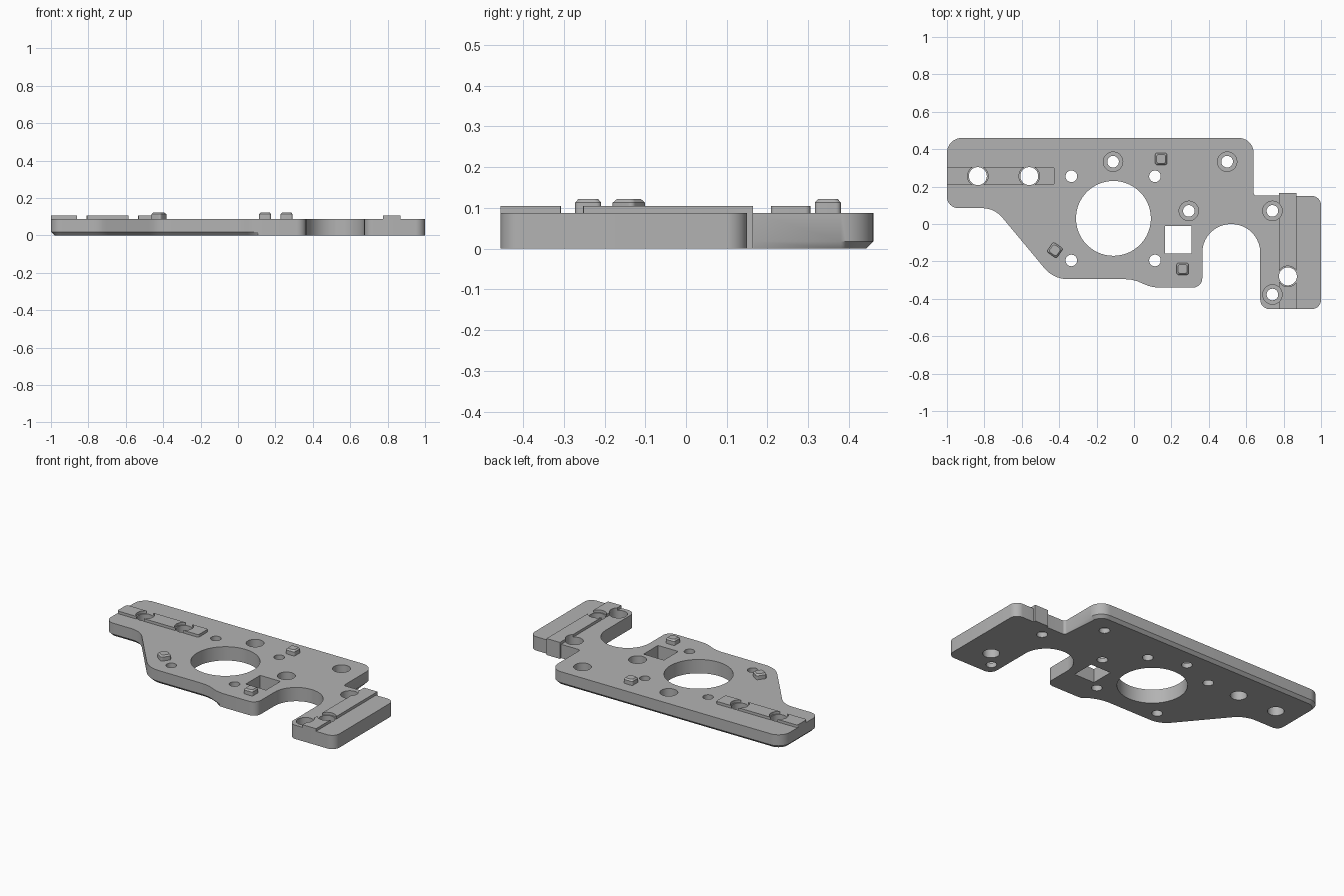
import bpy, bmesh, math
from mathutils import Vector, Matrix

if "Cube" in bpy.data.objects:
    bpy.data.objects.remove(bpy.data.objects["Cube"])

TOP, RAIL_TOP, PEG_TOP = 0.088, 0.105, 0.122

grey = bpy.data.materials.new("plain grey")
grey.use_nodes = True
grey.diffuse_color = (0.45, 0.45, 0.45, 1)
grey.node_tree.nodes["Principled BSDF"].inputs["Base Color"].default_value = (0.45, 0.45, 0.45, 1)


def rounded(corners):
    """Turn (x, y, radius) corners into an outline with arc fillets."""
    out = []
    for i, (x, y, r) in enumerate(corners):
        p = Vector((x, y))
        a = (Vector(corners[i - 1][:2]) - p).normalized()
        b = (Vector(corners[(i + 1) % len(corners)][:2]) - p).normalized()
        if r == 0:
            out.append(p)
            continue
        half = a.angle(b) / 2
        centre = p + (a + b).normalized() * r / math.sin(half)
        start = p + a * r / math.tan(half) - centre
        end = p + b * r / math.tan(half) - centre
        sweep = math.pi - 2 * half
        if start.x * end.y - start.y * end.x < 0:
            sweep = -sweep
        steps = max(3, round(abs(sweep) / 0.16))
        for k in range(steps + 1):
            out.append(centre + Matrix.Rotation(sweep * k / steps, 2) @ start)
    return out


def loft(name, rings):
    """Skin equal-length rings of (outline, z) into a closed solid."""
    bm = bmesh.new()
    loops = [[bm.verts.new((p.x, p.y, z)) for p in ring] for ring, z in rings]
    bm.faces.new(loops[0])
    bm.faces.new(loops[-1])
    n = len(loops[0])
    for lo, hi in zip(loops, loops[1:]):
        for i in range(n):
            j = (i + 1) % n
            bm.faces.new((lo[i], lo[j], hi[j], hi[i]))
    bmesh.ops.recalc_face_normals(bm, faces=bm.faces)
    mesh = bpy.data.meshes.new(name)
    bm.to_mesh(mesh)
    bm.free()
    mesh.materials.append(grey)
    obj = bpy.data.objects.new(name, mesh)
    bpy.context.collection.objects.link(obj)
    return obj


def box_outline(x0, x1, y0, y1, r=0):
    return rounded([(x0, y0, r), (x1, y0, r), (x1, y1, r), (x0, y1, r)])


def circle(x, y, r, n=48):
    return [Vector((x + r * math.cos(t), y + r * math.sin(t)))
            for t in (math.tau * k / n for k in range(n))]


def activate(obj):
    bpy.ops.object.select_all(action='DESELECT')
    obj.select_set(True)
    bpy.context.view_layer.objects.active = obj


def cut(targets, outline, z0=-0.1, z1=0.3):
    cutter = loft("cutter", [(outline, z0), (outline, z1)])
    for obj in targets:
        activate(obj)
        mod = obj.modifiers.new("cut", 'BOOLEAN')
        mod.operation, mod.solver, mod.object = 'DIFFERENCE', 'EXACT', cutter
        bpy.ops.object.modifier_apply(modifier=mod.name)
    bpy.data.objects.remove(cutter)


# Base plate, going clockwise from the back left-hand corner
outline = rounded([
    (-1, 0.46, 0.08), (0.64, 0.46, 0.08), (0.64, 0.152, 0.015),
    (0.775, 0.152, 0), (0.775, 0.165, 0), (0.87, 0.165, 0), (0.87, 0.15, 0),
    (1, 0.15, 0.05), (1, -0.455, 0.05), (0.675, -0.455, 0.05),
    (0.675, 0, 0.154), (0.365, 0, 0.154), (0.365, -0.34, 0.05),
    (0.09, -0.34, 0.2), (0, -0.295, 0.2), (-0.43, -0.295, 0.16),
    (-0.746, 0.085, 0.14), (-1, 0.085, 0.06)])

# Lower edge is chamfered along the back, the right end and most of the front
CHAMFER = 0.018
lower = []
for i, p in enumerate(outline):
    along = outline[(i + 1) % len(outline)] - outline[i - 1]
    inward = Vector((along.y, -along.x)).normalized()
    chamfered = p.x < 0.1 or p.y > 0.3
    lower.append(p + inward * CHAMFER if chamfered else p.copy())
plate = loft("base_plate", [(lower, 0), (outline, CHAMFER), (outline, TOP)])

# Raised locating rails
long_rail_outline = box_outline(0.775, 0.87, -0.455, 0.165)
side_rail_outline = box_outline(-1, -0.425, 0.208, 0.305, 0.012)
long_rail = loft("long_rail", [(long_rail_outline, TOP), (long_rail_outline, RAIL_TOP)])
side_rail = loft("side_rail", [(side_rail_outline, TOP), (side_rail_outline, RAIL_TOP)])

# Large opening and square window
cut([plate], circle(-0.11, 0.03, 0.2, 96))
cut([plate], box_outline(0.165, 0.308, -0.157, -0.012))

# Four small holes around the opening
for x in (-0.335, 0.112):
    for y in (-0.195, 0.255):
        cut([plate], circle(x, y, 0.031))

# Rail holes, with a wider gap in the rails
for x, y, rail in ((-0.835, 0.256, side_rail), (-0.56, 0.256, side_rail),
                   (0.823, -0.28, long_rail)):
    cut([plate], circle(x, y, 0.048))
    cut([rail], circle(x, y, 0.055))

# Counterbored screw holes
for x, y in ((-0.112, 0.333), (0.498, 0.333), (0.293, 0.07), (0.74, 0.07), (0.74, -0.377)):
    cut([plate], circle(x, y, 0.031))
    cut([plate, long_rail] if x > 0.7 else [plate], circle(x, y, 0.052), 0.03)

# Square pegs with chamfered tops
parts = [plate, long_rail, side_rail]
for name, x, y, turn in (("back_peg", 0.145, 0.348, 0), ("front_peg", 0.26, -0.24, 0),
                         ("side_peg", -0.423, -0.14, -35)):
    spin = Matrix.Rotation(math.radians(turn), 2)

    def ring(h):
        return [spin @ p + Vector((x, y)) for p in box_outline(-h, h, -h, h, 0.012)]
    parts.append(loft(name, [(ring(0.032), TOP), (ring(0.032), PEG_TOP - 0.009),
                             (ring(0.024), PEG_TOP)]))

for obj in parts:
    activate(obj)
    bpy.ops.object.shade_smooth_by_angle(angle=math.radians(30))
